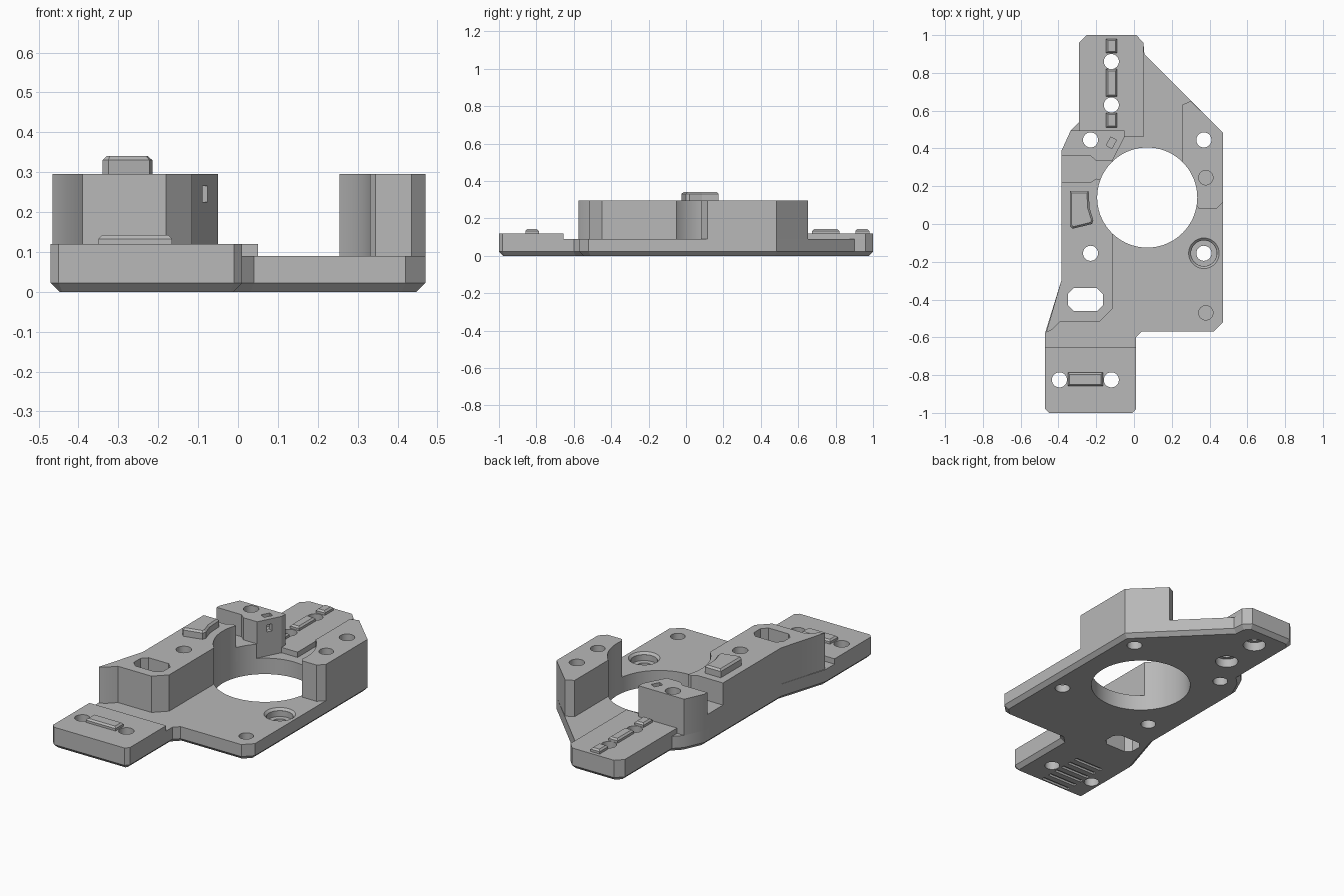
import bpy, bmesh, math
from mathutils import Matrix, Vector

if "Cube" in bpy.data.objects:
    bpy.data.objects.remove(bpy.data.objects["Cube"])

grey = bpy.data.materials.new("plain_grey")
grey.use_nodes = True
colour = (0.48, 0.48, 0.48, 1)
grey.diffuse_color = colour
grey.node_tree.nodes["Principled BSDF"].inputs["Base Color"].default_value = colour


def prism(name, outline, z0, z1, low=0, high=0):
    """Extruded outline with optional chamfers round its bottom and top."""
    bm = bmesh.new()
    base = bm.faces.new([bm.verts.new((x, y, z0 + low)) for x, y in outline])
    bm.normal_update()
    if base.normal.z > 0:
        base.normal_flip()
    top = bmesh.ops.extrude_face_region(bm, geom=[base], use_keep_orig=True)["geom"]
    bmesh.ops.translate(bm, verts=[v for v in top if isinstance(v, bmesh.types.BMVert)],
                        vec=(0, 0, z1 - z0 - low - high))
    bmesh.ops.recalc_face_normals(bm, faces=bm.faces)
    bm.faces.sort(key=lambda f: f.calc_center_median().z)
    bm.faces.ensure_lookup_table()
    caps = (bm.faces[0], -low), (bm.faces[-1], high)
    for face, size in caps:
        if size:
            bmesh.ops.inset_region(bm, faces=[face], thickness=abs(size), use_even_offset=True)
            bmesh.ops.translate(bm, verts=face.verts, vec=(0, 0, size))
    bmesh.ops.recalc_face_normals(bm, faces=bm.faces)
    mesh = bpy.data.meshes.new(name)
    bm.to_mesh(mesh)
    bm.free()
    mesh.materials.append(grey)
    obj = bpy.data.objects.new(name, mesh)
    bpy.context.collection.objects.link(obj)
    return obj


def box_outline(x0, x1, y0, y1, c=0):
    if not c:
        return [(x0, y0), (x1, y0), (x1, y1), (x0, y1)]
    return [(x0 + c, y0), (x1 - c, y0), (x1, y0 + c), (x1, y1 - c),
            (x1 - c, y1), (x0 + c, y1), (x0, y1 - c), (x0, y0 + c)]


def circle(x, y, r, n=32):
    return [(x + r * math.cos(math.tau * i / n), y + r * math.sin(math.tau * i / n))
            for i in range(n)]


# Base plate with chamfered underside
plate = prism("base_plate", [
    (-0.45, -1), (-0.01, -1), (0.01, -0.98), (0.01, -0.6), (0.04, -0.57), (0.42, -0.57),
    (0.47, -0.52), (0.47, 0.485), (0.055, 0.9), (0.05, 0.96), (0.012, 1), (-0.25, 1),
    (-0.29, 0.96), (-0.29, 0.54), (-0.335, 0.495), (-0.385, 0.385), (-0.385, -0.3),
    (-0.47, -0.575), (-0.47, -0.98)], 0, 0.09, low=0.022)

# Raised tabs at front and back
front_tab = prism("front_tab", [
    (-0.45, -1), (-0.01, -1), (0.01, -0.98), (0.01, -0.655), (-0.47, -0.655),
    (-0.47, -0.98)], 0.09, 0.12)
back_tab = prism("back_tab", [
    (-0.05, 0.46), (0.05, 0.46), (0.05, 0.96), (0.012, 1), (-0.25, 1), (-0.29, 0.96),
    (-0.29, 0.495), (-0.05, 0.495)], 0.09, 0.12)

# Tall blocks standing on the plate
long_block = prism("long_block", [
    (-0.465, -0.575), (-0.435, -0.56), (-0.39, -0.515), (-0.18, -0.515), (-0.115, -0.45),
    (-0.115, 0.22), (-0.2, 0.24), (-0.23, 0.22), (-0.385, 0.22), (-0.385, -0.3)], 0.09, 0.295)
gap_floor = prism("gap_floor", [
    (-0.385, 0.22), (-0.23, 0.22), (-0.2, 0.24), (-0.115, 0.22), (-0.115, 0.335), (-0.2, 0.335),
    (-0.23, 0.36), (-0.385, 0.36)], 0.09, 0.17)
rear_block = prism("rear_block", [
    (-0.385, 0.36), (-0.23, 0.36), (-0.2, 0.335), (-0.115, 0.335), (-0.05, 0.46),
    (-0.05, 0.495), (-0.335, 0.495), (-0.385, 0.385)], 0.09, 0.295)
side_block = prism("side_block", [
    (0.255, 0.63), (0.255, 0.1), (0.33, 0.1), (0.345, 0.08), (0.435, 0.08), (0.47, 0.115),
    (0.47, 0.485), (0.3, 0.652)], 0.09, 0.295)

# Raised pad and locating bars
prism("raised_pad", [
    (-0.34, 0.175), (-0.34, -0.01), (-0.325, -0.025), (-0.222, 0.0), (-0.215, 0.02),
    (-0.235, 0.085), (-0.24, 0.175)], 0.295, 0.34, high=0.01)
prism("front_bar", box_outline(-0.35, -0.165, -0.858, -0.787), 0.12, 0.142, high=0.009)
for i, (y0, y1) in enumerate([(0.51, 0.588), (0.675, 0.82), (0.905, 0.98)]):
    prism(f"back_bar_{i + 1}", box_outline(-0.147, -0.09, y0, y1), 0.12, 0.142, high=0.009)

# Cutters: bore, through holes, blind holes, slot
cutters = [prism("cut", circle(0.07, 0.14, 0.265, 72), -0.1, 0.5),
           prism("cut", box_outline(-0.35, -0.165, -0.46, -0.34, 0.03), -0.1, 0.5)]
holes = [(-0.23, 0.445), (0.37, 0.445), (-0.23, -0.155), (0.37, -0.155),
         (-0.395, -0.825), (-0.12, -0.825), (-0.12, 0.86), (-0.12, 0.63)]
for x, y in holes:
    cutters.append(prism("cut", circle(x, y, 0.04), -0.1, 0.5))
cutters.append(prism("cut", circle(0.38, 0.245, 0.038), 0.12, 0.5))
cutters.append(prism("cut", circle(0.38, -0.47, 0.038), 0.03, 0.5))

# Countersunk seat and recesses under the back tab
cutters.append(prism("cut", circle(0.37, -0.155, 0.068), 0.045, 0.2))
cutters.append(prism("cut", circle(0.37, -0.155, 0.081), 0.078, 0.2, low=0.012))
for y in (0.86, 0.63):
    cutters.append(prism("cut", circle(-0.12, y, 0.06), -0.1, 0.05))

# Grooves under the front tab
for i in range(6):
    y = -0.96 + 0.054 * i
    cutters.append(prism("cut", box_outline(-0.35, -0.17, y - 0.01, y + 0.01), -0.1, 0.012))

# Small windows in the rear block
turn = Matrix.Rotation(math.radians(62), 4, "Z")
for centre, size in [((-0.12, 0.43), (0.025, 0.017)), ((-0.0825, 0.3975), (0.014, 0.035))]:
    flat = len(cutters) % 2
    side = centre[0] > -0.1
    window = prism("cut", box_outline(-size[0], size[0], -size[1], size[1]),
                   0.225 if side else 0.22, 0.265 if side else 0.4)
    window.data.transform(Matrix.Translation(Vector((*centre, 0))) @ turn)
    cutters.append(window)

for cutter in cutters:
    cutter.hide_render = True
for body in (plate, front_tab, back_tab, long_block, gap_floor, rear_block, side_block):
    for cutter in cutters:
        mod = body.modifiers.new("cut", "BOOLEAN")
        mod.operation = "DIFFERENCE"
        mod.solver = "EXACT"
        mod.object = cutter
bpy.context.view_layer.update()

# Bake the cuts, drop the cutters, keep sharp edges
graph = bpy.context.evaluated_depsgraph_get()
bodies = (plate, front_tab, back_tab, long_block, gap_floor, rear_block, side_block)
baked = [bpy.data.meshes.new_from_object(b.evaluated_get(graph)) for b in bodies]
for body, mesh in zip(bodies, baked):
    body.modifiers.clear()
    body.data = mesh
for cutter in cutters:
    bpy.data.objects.remove(cutter)
bpy.ops.object.select_all(action="DESELECT")
for body in bodies:
    body.select_set(True)
bpy.context.view_layer.objects.active = plate
bpy.ops.object.shade_smooth_by_angle(angle=math.radians(25))
